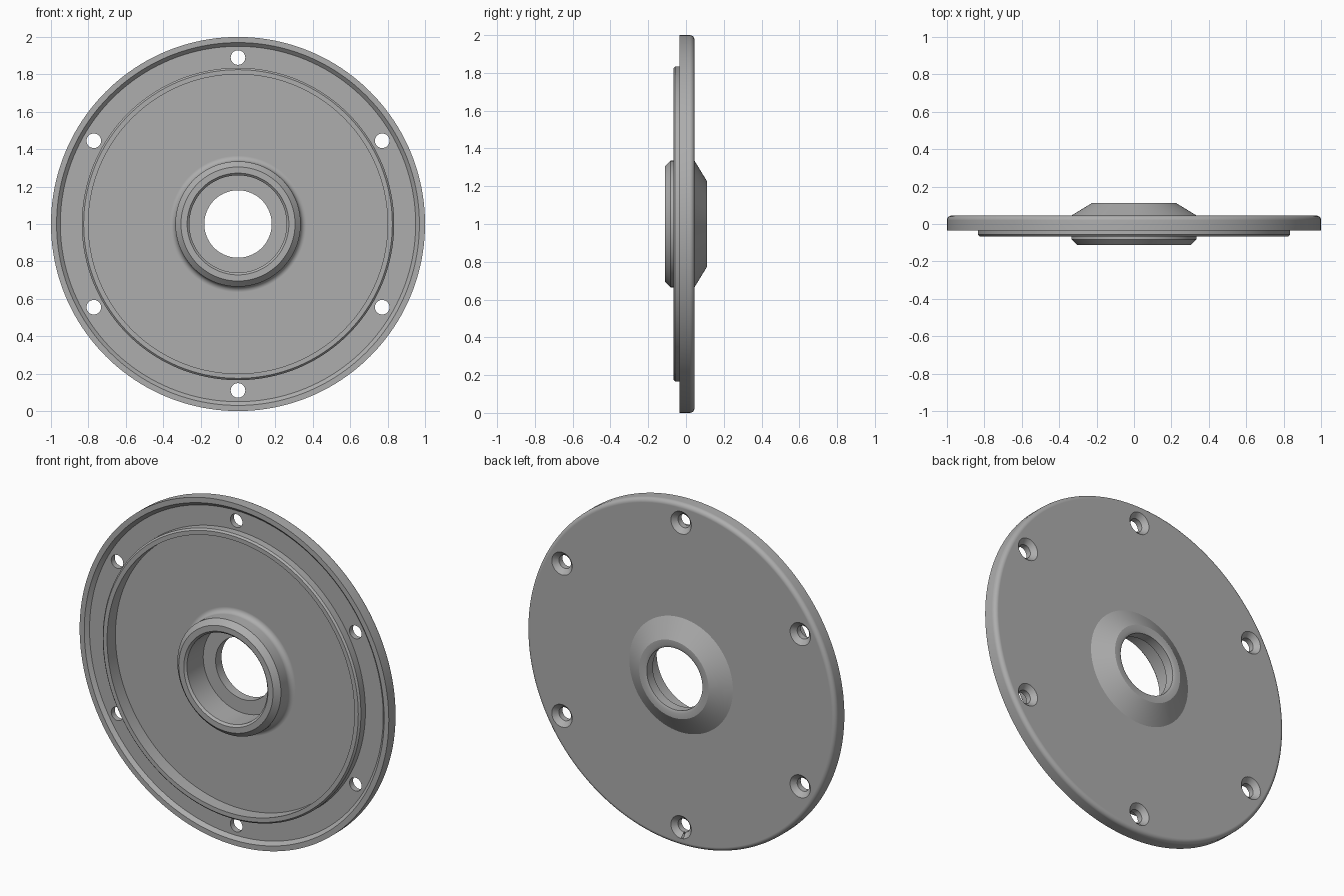
import bpy, bmesh
from math import pi, sin, cos
from mathutils import Matrix, Vector

cube = bpy.data.objects.get("Cube")
if cube:
    bpy.data.objects.remove(cube, do_unlink=True)

steel = bpy.data.materials.new("plain grey metal")
steel.use_nodes = True
grey = (0.42, 0.42, 0.42, 1)
steel.diffuse_color = grey
steel.node_tree.nodes["Principled BSDF"].inputs["Base Color"].default_value = grey


def fillet(r, y, size, start, steps=5):
    """Quarter arc of (radius, y) points around a centre."""
    angles = [start + pi / 2 * i / steps for i in range(steps + 1)]
    return [(r + size * cos(a), y + size * sin(a)) for a in angles]


def lathe(name, profile, segments, centre):
    """Revolve a closed (radius, y) profile about the y direction."""
    bm = bmesh.new()
    rings = []
    for i in range(segments):
        a = 2 * pi * i / segments
        rings.append([bm.verts.new((r * cos(a), y, r * sin(a))) for r, y in profile])
    count = len(profile)
    for i in range(segments):
        here, after = rings[i], rings[(i + 1) % segments]
        for j in range(count):
            k = (j + 1) % count
            bm.faces.new((here[j], here[k], after[k], after[j]))
    bmesh.ops.remove_doubles(bm, verts=bm.verts, dist=1e-5)
    bmesh.ops.dissolve_degenerate(bm, edges=bm.edges, dist=1e-5)
    bmesh.ops.recalc_face_normals(bm, faces=bm.faces)
    bmesh.ops.translate(bm, verts=bm.verts, vec=centre)
    mesh = bpy.data.meshes.new(name)
    bm.to_mesh(mesh)
    bm.free()
    obj = bpy.data.objects.new(name, mesh)
    bpy.context.collection.objects.link(obj)
    mesh.materials.append(steel)
    return obj


# Flange section: bore, front hub, dish, locating ring, rim, back, rear boss
bore = [(0.18, 0.105), (0.18, 0.05), (0.26, 0.05), (0.26, -0.10), (0.272, -0.112)]
hub = [(0.305, -0.112), (0.335, -0.082)]
hub_root = [(r, y) for r, y in reversed(fillet(0.365, -0.02, 0.03, pi / 2))]
hub_root.reverse()
hub_root = sorted(hub_root, key=lambda p: p[0])
ring = [(0.80, 0.01), (0.80, -0.067), (0.825, -0.067), (0.835, -0.057), (0.835, -0.015)]
rim = [(0.95, -0.015), (0.97, -0.035), (1.0, -0.035)]
back_edge = fillet(0.975, 0.02, 0.025, 0)
boss = [(0.335, 0.045), (0.225, 0.112), (0.195, 0.112)]
flange = lathe("flange", bore + hub + hub_root + ring + rim + back_edge + boss,
               160, (0, 0, 1))

# Six countersunk screw holes
hole = [(0, -0.2), (0.039, -0.2), (0.039, 0.018), (0.066, 0.045), (0.066, 0.2), (0, 0.2)]
for i in range(6):
    a = pi / 6 + i * pi / 3
    cutter = lathe("hole_cutter", hole, 32, (0.89 * cos(a), 0, 1 + 0.89 * sin(a)))
    cutter.hide_render = True
    cut = flange.modifiers.new("screw_hole", 'BOOLEAN')
    cut.object = cutter
    cut.operation = 'DIFFERENCE'
    cut.solver = 'EXACT'
    bpy.context.view_layer.objects.active = flange
    bpy.ops.object.modifier_apply(modifier=cut.name)
    bpy.data.objects.remove(cutter, do_unlink=True)

# Smooth round walls, crisp machined edges
bpy.ops.object.select_all(action='DESELECT')
flange.select_set(True)
bpy.context.view_layer.objects.active = flange
bpy.ops.object.shade_smooth_by_angle(angle=pi / 7)
weighted = flange.modifiers.new("flat_face_normals", 'WEIGHTED_NORMAL')
weighted.keep_sharp = True
